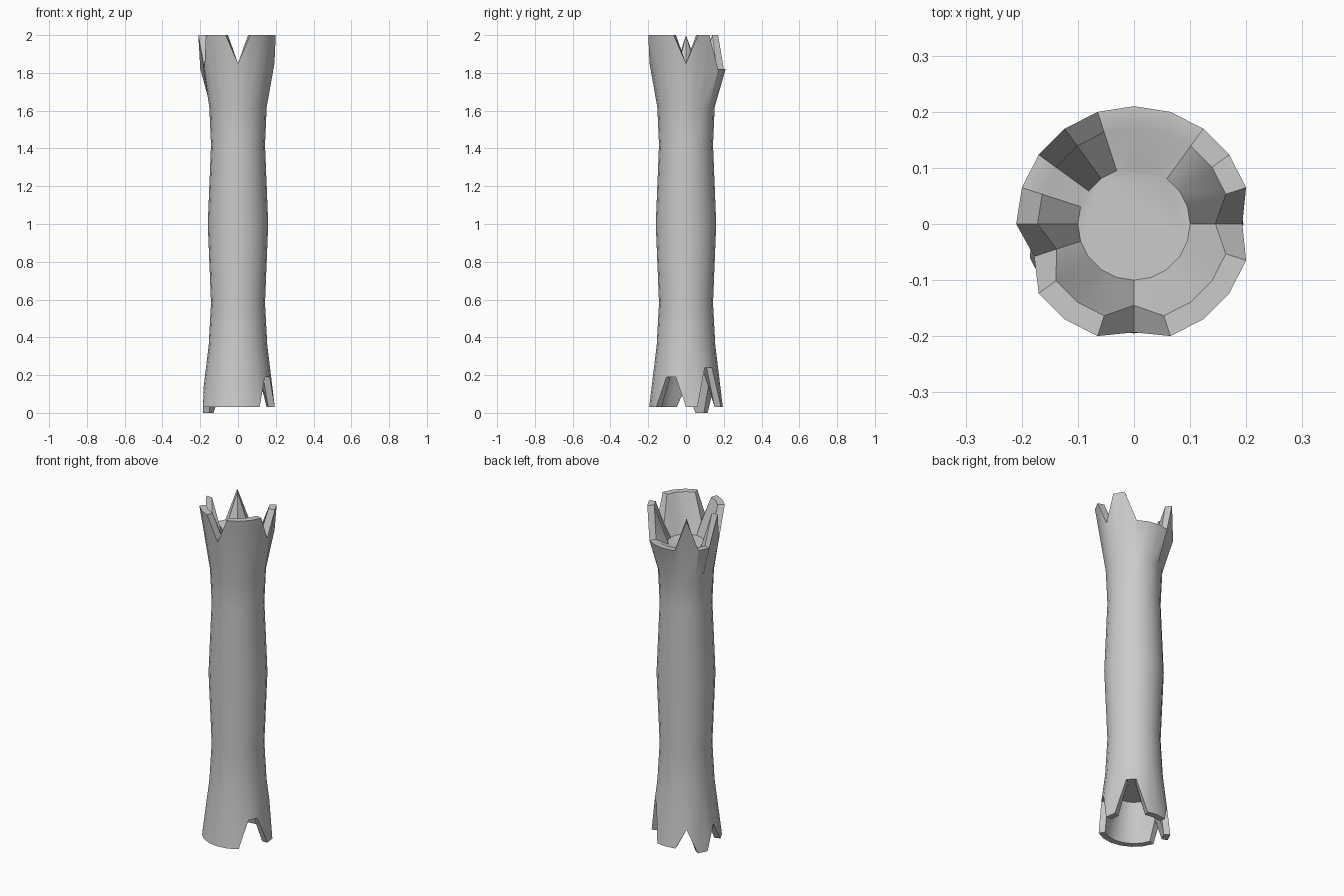
import bpy, bmesh
from math import cos, sin, pi

if "Cube" in bpy.data.objects:
    bpy.data.objects.remove(bpy.data.objects["Cube"])

N = 20  # sides of the column

# Rim heights and radii per side; unlisted sides keep the full rim
top_z = {0: 1.85, 15: 1.85, 11: 1.82, 3: 1.82, 4: 1.82, 5: 1.82, 6: 1.82, 8: 1.82, 9: 1.82}
top_notch = {0: 0.193, 15: 0.193, 11: 0.187}
bottom_z = {2: 0.24, 3: 0.24, 7: 0.14, 8: 0.0, 9: 0.0, 10: 0.14, 18: 0.19, 19: 0.19}


def top_outer(k):
    return top_notch.get(k, 0.21), top_z.get(k, 2.0)


def top_inner(k):
    return (0.145 if k in top_notch else 0.172), top_z.get(k, 2.0)


def bottom_outer(k):
    z = bottom_z.get(k, 0.03)
    return 0.155 + 0.04 * min(1, (0.36 - z) / 0.33), z


def bottom_inner(k):
    return bottom_outer(k)[0] - 0.035, bottom_z.get(k, 0.03)


def level(r, z):
    return lambda k: (r, z)


# Profile from the bottom recess, up the outside, into the top recess
rings = [level(0.10, 0.25), bottom_inner, bottom_outer]
rings += [level(r, z) for r, z in [(0.155, 0.36), (0.143, 0.58), (0.160, 1.0),
                                   (0.143, 1.42), (0.152, 1.62)]]
rings += [top_outer, top_inner, level(0.10, 1.78)]

bm = bmesh.new()
grid = []
for ring in rings:
    row = []
    for k in range(N):
        r, z = ring(k)
        a = 2 * pi * k / N
        row.append(bm.verts.new((r * cos(a), r * sin(a), z)))
    grid.append(row)

for low, high in zip(grid, grid[1:]):
    for k in range(N):
        j = (k + 1) % N
        bm.faces.new((low[k], low[j], high[j], high[k]))

# Flat recess floors
bm.faces.new(list(reversed(grid[0])))
bm.faces.new(grid[-1])
bmesh.ops.recalc_face_normals(bm, faces=bm.faces)

mesh = bpy.data.meshes.new("broken_column")
bm.to_mesh(mesh)
bm.free()
column = bpy.data.objects.new("broken_column", mesh)
bpy.context.collection.objects.link(column)
bpy.context.view_layer.objects.active = column
column.select_set(True)
bpy.ops.object.shade_smooth_by_angle(angle=pi / 6)
